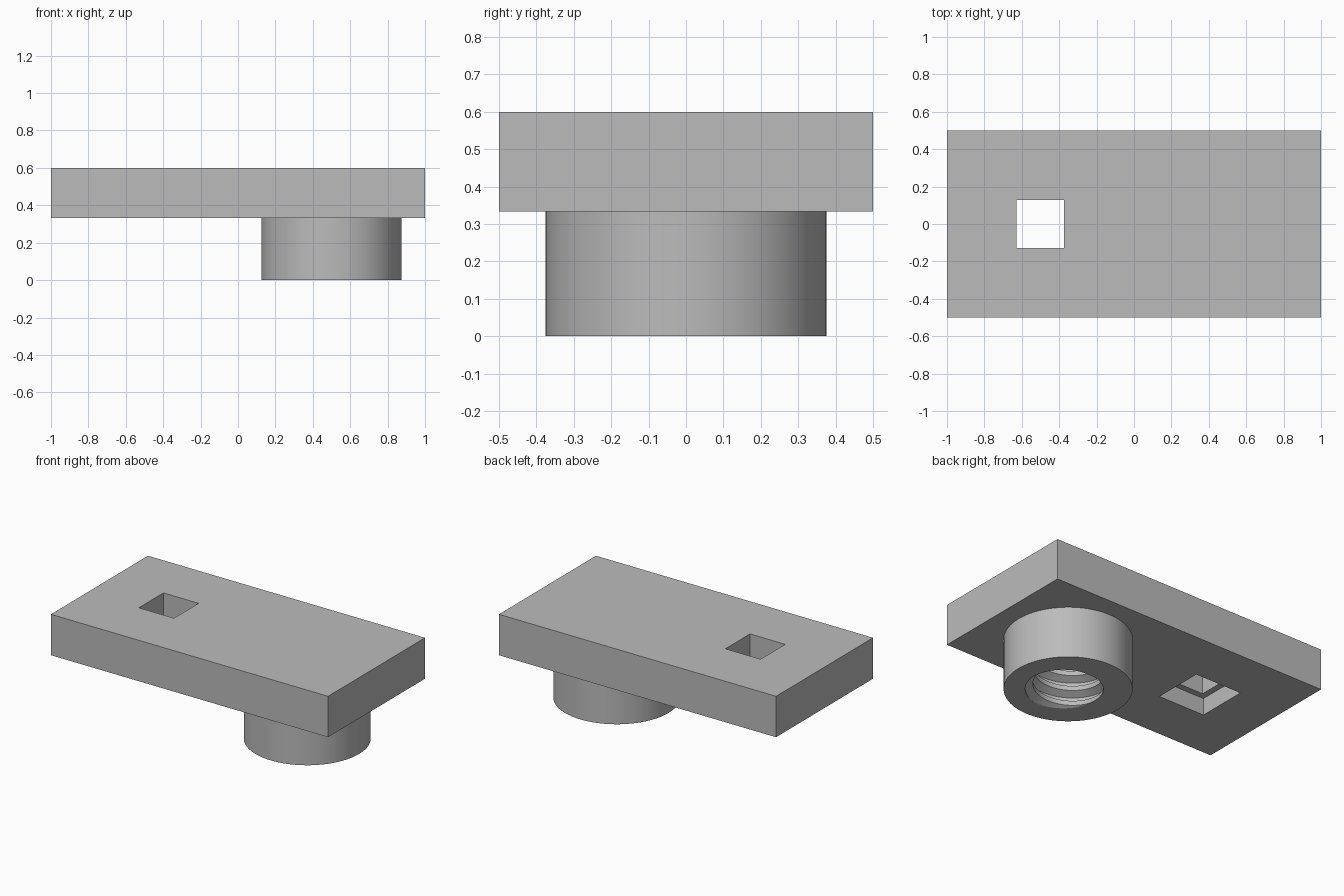
import bpy, bmesh, math

cube = bpy.data.objects.get("Cube")
if cube:
    bpy.data.objects.remove(cube, do_unlink=True)

PLATE_BOTTOM, PLATE_TOP = 0.333, 0.6

grey = bpy.data.materials.new("plain grey")
grey.use_nodes = True
colour = (0.5, 0.5, 0.5, 1)
grey.diffuse_color = colour
grey.node_tree.nodes["Principled BSDF"].inputs["Base Color"].default_value = colour


def loft(name, loops, wrap_points, wrap_loops):
    """Skin a list of equal-length point loops with quads."""
    bm = bmesh.new()
    rows = [[bm.verts.new(p) for p in loop] for loop in loops]
    n, m = len(rows[0]), len(rows)
    for i in range(m if wrap_loops else m - 1):
        a, b = rows[i], rows[(i + 1) % m]
        for j in range(n if wrap_points else n - 1):
            k = (j + 1) % n
            bm.faces.new((a[j], a[k], b[k], b[j]))
    bmesh.ops.remove_doubles(bm, verts=bm.verts, dist=1e-5)
    bmesh.ops.recalc_face_normals(bm, faces=bm.faces)
    mesh = bpy.data.meshes.new(name)
    bm.to_mesh(mesh)
    bm.free()
    mesh.materials.append(grey)
    obj = bpy.data.objects.new(name, mesh)
    bpy.context.collection.objects.link(obj)
    return obj


def rectangle(cx, hx, hy, z):
    return [(cx + sx * hx, sy * hy, z) for sx, sy in ((-1, -1), (1, -1), (1, 1), (-1, 1))]


# Plate with a square hole that widens to a stepped recess underneath
HOLE_X, HOLE, RECESS, STEP_Z = -0.5, 0.127, 0.167, 0.443
loft("plate", [
    rectangle(0, 1, 0.5, PLATE_TOP),
    rectangle(0, 1, 0.5, PLATE_BOTTOM),
    rectangle(HOLE_X, RECESS, RECESS, PLATE_BOTTOM),
    rectangle(HOLE_X, RECESS, RECESS, STEP_Z),
    rectangle(HOLE_X, HOLE, HOLE, STEP_Z),
    rectangle(HOLE_X, HOLE, HOLE, PLATE_TOP),
], True, True)

# Round boss with a helical thread inside its bore
BOSS_X, BOSS_R, CREST_R, ROOT_R, PITCH, SEGMENTS = 0.5, 0.375, 0.205, 0.25, 0.1, 96


def thread_radius(t):
    """Trapezoidal groove, root centred on whole turns."""
    d = abs(t - round(t))
    f = min(max((d - 0.1) / 0.25, 0), 1)
    return ROOT_R + (CREST_R - ROOT_R) * f


columns = []
for s in range(SEGMENTS + 1):
    turn = s / SEGMENTS
    c, d = math.cos(turn * math.tau), math.sin(turn * math.tau)
    section = [(BOSS_R, PLATE_BOTTOM), (BOSS_R, 0)]
    for k in range(-2, 6):
        for step in (-0.35, -0.1, 0.1, 0.35):
            z = min(max(PITCH * (k + step + turn + 0.11), 0), PLATE_BOTTOM)
            section.append((thread_radius(z / PITCH - turn - 0.11), z))
    columns.append([(BOSS_X + r * c, r * d, z) for r, z in section])
boss = loft("threaded_boss", columns, False, False)

bpy.ops.object.select_all(action="DESELECT")
boss.select_set(True)
bpy.context.view_layer.objects.active = boss
bpy.ops.object.shade_smooth_by_angle(angle=math.radians(25))
